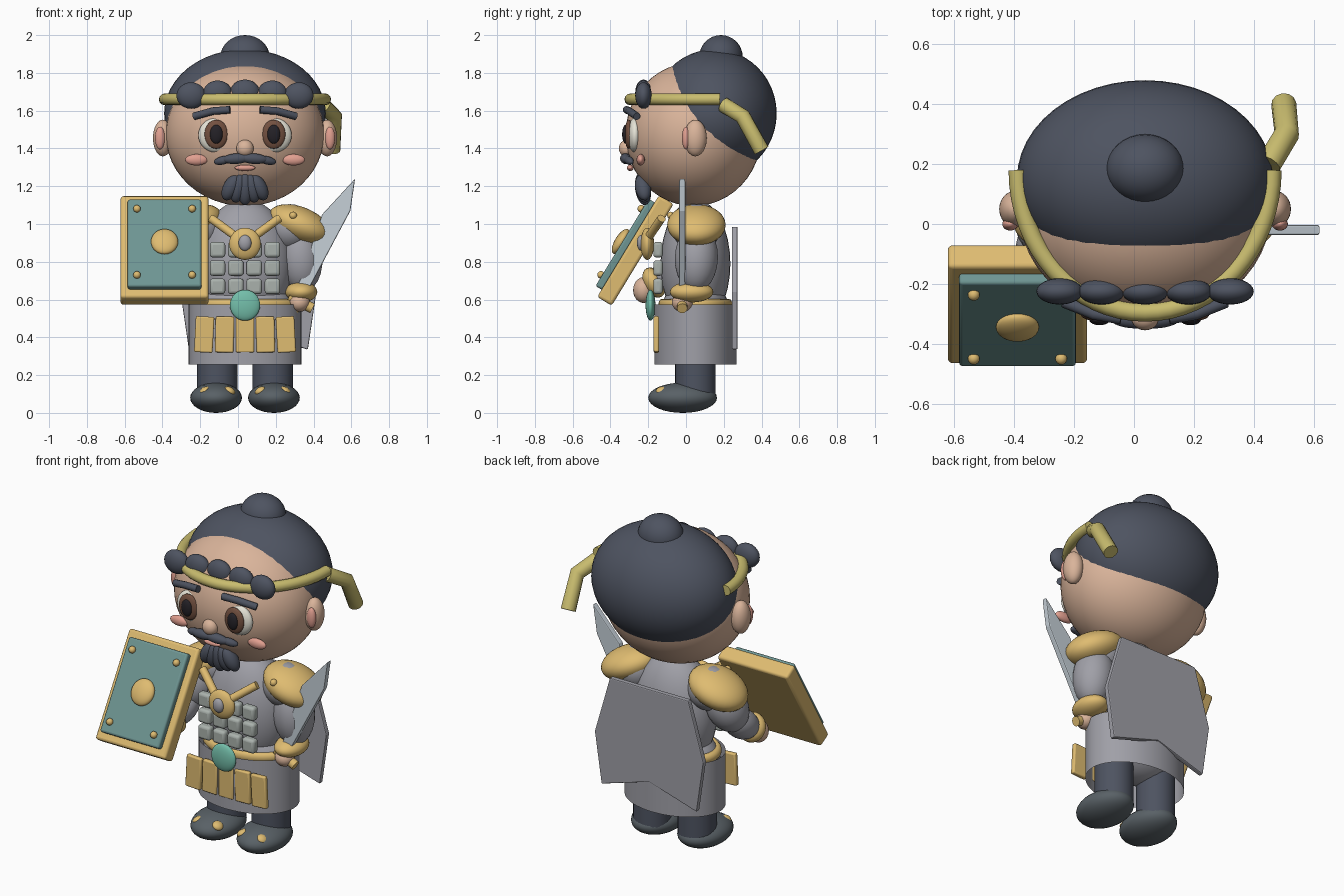
import bpy, bmesh, math
from mathutils import Vector

if "Cube" in bpy.data.objects:
    bpy.data.objects.remove(bpy.data.objects["Cube"])

CX = 0.037  # body centre line


def mat(name, r, g, b):
    m = bpy.data.materials.new(name)
    m.diffuse_color = (r ** 2.2, g ** 2.2, b ** 2.2, 1)
    m.use_nodes = True
    m.node_tree.nodes["Principled BSDF"].inputs["Base Color"].default_value = m.diffuse_color
    return m


SKIN, HAIR = mat("skin", .85, .70, .60), mat("hair", .31, .33, .38)
GOLD, BAND = mat("gold", .87, .73, .44), mat("band", .78, .73, .43)
TEAL, JADE = mat("teal", .43, .58, .57), mat("jade", .45, .74, .66)
GREY, PLATE = mat("cloth", .62, .62, .65), mat("plate", .66, .69, .67)
WHITE, BROWN = mat("eye_white", .90, .89, .84), mat("iris", .45, .32, .26)
BLACK, PINK = mat("pupil", .16, .15, .17), mat("pink", .88, .62, .56)
STEEL, BOOT = mat("steel", .77, .81, .84), mat("boot", .35, .38, .40)


def finish(name, m, smooth=True):
    o = bpy.context.object
    o.name = name
    o.data.materials.append(m)
    if smooth:
        bpy.ops.object.shade_smooth_by_angle(angle=math.radians(40))
    return o


def ball(name, loc, r, m, rot=(0, 0, 0), seg=32):
    bpy.ops.mesh.primitive_uv_sphere_add(segments=seg, ring_count=seg // 2, location=loc, rotation=rot)
    bpy.context.object.scale = r
    return finish(name, m)


def limb(name, a, b, r, m, extra=0.0):
    # ellipsoid stretched between two points
    a, b = Vector(a), Vector(b)
    d = b - a
    return ball(name, (a + b) / 2, (r, r, d.length / 2 + extra), m,
                d.to_track_quat('Z', 'Y').to_euler(), 24)


def box(name, loc, size, m, rot=(0, 0, 0), bevel=0.012):
    bpy.ops.mesh.primitive_cube_add(size=1, location=loc, rotation=rot)
    o = bpy.context.object
    o.scale = size
    bpy.ops.object.transform_apply(location=False, rotation=False, scale=True)
    if bevel:
        b = o.modifiers.new("bevel", 'BEVEL')
        b.width, b.segments = bevel, 3
    return finish(name, m)


def tube(name, pts, r, m):
    c = bpy.data.curves.new(name, 'CURVE')
    c.dimensions = '3D'
    c.bevel_depth, c.bevel_resolution, c.use_fill_caps = r, 4, True
    s = c.splines.new('POLY')
    s.points.add(len(pts) - 1)
    for p, q in zip(s.points, pts):
        p.co = (*q, 1)
    o = bpy.data.objects.new(name, c)
    bpy.context.collection.objects.link(o)
    bpy.ops.object.select_all(action='DESELECT')
    o.select_set(True)
    bpy.context.view_layer.objects.active = o
    bpy.ops.object.convert(target='MESH')
    return finish(name, m)


def slab(name, outline, y, thick, m, bevel=0.006):
    # x-z outline extruded along y
    bm = bmesh.new()
    f = bm.faces.new([bm.verts.new((x, y - thick / 2, z)) for x, z in outline])
    g = bmesh.ops.extrude_face_region(bm, geom=[f])['geom']
    bmesh.ops.translate(bm, vec=(0, thick, 0), verts=[v for v in g if isinstance(v, bmesh.types.BMVert)])
    bmesh.ops.recalc_face_normals(bm, faces=bm.faces)
    me = bpy.data.meshes.new(name)
    bm.to_mesh(me)
    bm.free()
    o = bpy.data.objects.new(name, me)
    bpy.context.collection.objects.link(o)
    me.materials.append(m)
    b = o.modifiers.new("bevel", 'BEVEL')
    b.width, b.segments = bevel, 2
    return o


# head and hair
ball("head", (CX, 0.04, 1.475), (0.42, 0.36, 0.38), SKIN, seg=48)
ball("hair_cap", (CX, 0.15, 1.585), (0.428, 0.33, 0.34), HAIR, seg=48)
ball("hair_bun", (CX, 0.185, 1.885), (0.13, 0.115, 0.115), HAIR)
for dx, z in ((-.285, 1.68), (-.145, 1.69), (0, 1.695), (.145, 1.69), (.285, 1.68)):
    ball("fringe_curl", (CX + dx, -0.225, z), (0.078, 0.044, 0.07), HAIR, seg=24)

# headband with one loose tail
tube("headband", [(CX + .425 * math.cos(t), .18 - .475 * math.sin(t), 1.66)
                  for t in [math.pi * i / 32 for i in range(33)]], 0.031, BAND)
tube("headband_tail", [(.45, .20, 1.63), (.51, .30, 1.57), (.50, .40, 1.39)], 0.042, BAND)

# face
for s in (-1, 1):
    ex = CX + s * 0.152
    ball("ear", (CX + s * .435, .05, 1.455), (.052, .06, .097), SKIN)
    ball("inner_ear", (CX + s * .45, .0, 1.455), (.027, .022, .06), PINK, seg=24)
    ball("eye_white", (ex, -.27, 1.47), (.095, .04, .092), WHITE)
    ball("iris", (ex, -.303, 1.475), (.062, .022, .077), BROWN)
    ball("pupil", (ex, -.32, 1.475), (.034, .018, .05), BLACK, seg=24)
    tube("eyebrow", [(CX + s * .08, -.315, 1.605), (CX + s * .17, -.30, 1.598), (CX + s * .27, -.26, 1.57)], .02, HAIR)
    ball("cheek", (CX + s * .257, -.24, 1.34), (.06, .022, .03), PINK, seg=24)
    limb("moustache", (CX - s * .01, -.325, 1.35), (CX + s * .10, -.315, 1.342), .028, HAIR, .02)
    limb("moustache_tip", (CX + s * .08, -.315, 1.345), (CX + s * .155, -.29, 1.328), .022, HAIR, .01)
ball("nose", (CX, -.315, 1.40), (.046, .04, .046), SKIN, seg=24)
ball("mouth", (CX, -.295, 1.297), (.055, .018, .016), PINK, seg=24)
for k in (-2, -1, 0, 1, 2):
    limb("beard_lock", (CX + k * .02, -.24, 1.275 - abs(k) * .008),
         (CX + k * .054, -.215, 1.10 + abs(k) * .014), .042, HAIR)

# torso and open skirt
ball("torso", (CX, .05, .79), (.25, .185, .34), GREY)
ball("hips", (CX, .05, .50), (.275, .19, .22), GREY)
bpy.ops.mesh.primitive_cylinder_add(vertices=48, radius=1, depth=1, end_fill_type='NOTHING',
                                    location=(CX, .05, .415))
bpy.context.object.scale = (.298, .218, .32)
skirt = finish("skirt_wall", GREY)
skirt.data.flip_normals()

# belt, buckle and hanging plates
bpy.ops.mesh.primitive_torus_add(major_segments=48, minor_segments=12, major_radius=1, minor_radius=.1,
                                 location=(CX, .05, .575))
bpy.context.object.scale = (.252, .178, .28)
finish("belt", GOLD)
ball("buckle", (CX, -.188, .57), (.08, .026, .082), JADE)
for k in range(-2, 3):
    box("skirt_plate", (CX + k * .108, -.157, .415), (.098, .028, .19), GOLD, (0, -k * math.radians(1.5), 0), .008)

# chest armour tiles
for r in range(3):
    for c in range(4):
        box("chest_tile", (CX + (c - 1.5) * .097, -.148, .67 + r * .097), (.082, .05, .082), PLATE, bevel=.016)

# medallion with straps
ball("medallion", (CX, -.205, .895), (.084, .036, .085), GOLD)
ball("medallion_gem", (CX, -.238, .9), (.034, .022, .042), GREY, seg=24)
for s in (-1, 1):
    tube("strap", [(CX + s * .05, -.195, .935), (CX + s * .18, -.13, 1.03)], .023, GOLD)

# shoulders
for s in (-1, 1):
    ball("shoulder_pad", (CX + s * .29, .055, .995), (.175, .155, .095), GOLD, (0, s * math.radians(22), 0))
    ball("shoulder_ball", (CX + s * .24, .055, .98), (.125, .13, .125), GREY)
    ball("pad_rivet", (CX + s * .255, -.08, 1.045), (.02, .02, .02), GOLD, seg=16)

# sword arm
limb("sword_arm", (.32, .06, .98), (.345, .05, .66), .115, GREY, .02)
ball("sword_cuff", (.335, .03, .64), (.085, .115, .055), GOLD)
ball("sword_hand", (.325, -.02, .585), (.055, .055, .05), SKIN, seg=24)

# sword
slab("blade", [(.30, .62), (.445, 1.05), (.62, 1.24), (.595, 1.07), (.345, .60)], -.02, .034, STEEL)
tube("sword_guard", [(.265, .625, ), (.395, .555)] and [(.27, -.02, .615), (.395, -.02, .553)], .028, GOLD)
tube("sword_grip", [(.33, -.02, .60), (.295, -.02, .53)], .02, GOLD)

# shield arm
limb("shield_upper_arm", (-.25, .05, .98), (-.31, -.03, .76), .115, GREY, .03)
limb("shield_forearm", (-.30, .0, .80), (-.32, -.16, .69), .085, GREY, .03)
limb("shield_cuff", (-.315, -.13, .71), (-.32, -.21, .67), .085, GOLD, .01)
ball("shield_hand", (-.32, -.225, .65), (.06, .055, .068), SKIN, seg=24)

# tilted shield: parts placed in its own frame
A = math.radians(-31.3)


def on_shield(x, y, z):
    return (-.389 + x, -.268 + y * math.cos(A) - z * math.sin(A), .86 + y * math.sin(A) + z * math.cos(A))


box("shield_frame", on_shield(0, 0, 0), (.465, .09, .63), GOLD, (A, 0, 0), .015)
box("shield_panel", on_shield(0, -.06, 0), (.39, .045, .54), TEAL, (A, 0, 0), .012)
ball("shield_boss", on_shield(0, -.09, 0), (.072, .032, .076), GOLD, (A, 0, 0))
for sx in (-1, 1):
    for sz in (-1, 1):
        ball("shield_rivet", on_shield(sx * .146, -.088, sz * .205), (.02, .02, .02), GOLD, (A, 0, 0), 16)

# back plate with a notched hem
half = [(.26, .985), (.36, .64), (.315, .335)]
slab("back_plate", [(.055 + x, z) for x, z in half] + [(.055, .43)] +
     [(.055 - x, z) for x, z in reversed(half)], .258, .03, GREY)

# legs and shoes
for s in (-1, 1):
    x = CX + s * .147
    bpy.ops.mesh.primitive_cylinder_add(vertices=32, radius=.107, depth=.32, location=(x, .05, .24))
    finish("leg", HAIR)
    ball("shoe", (x + s * .006, -.018, .08), (.137, .182, .08), BOOT)
    for t in (-1, 1):
        ball("toe_trim", (x + t * .065, -.125, .115), (.032, .035, .022), GOLD, (0, t * .5, 0), 16)
